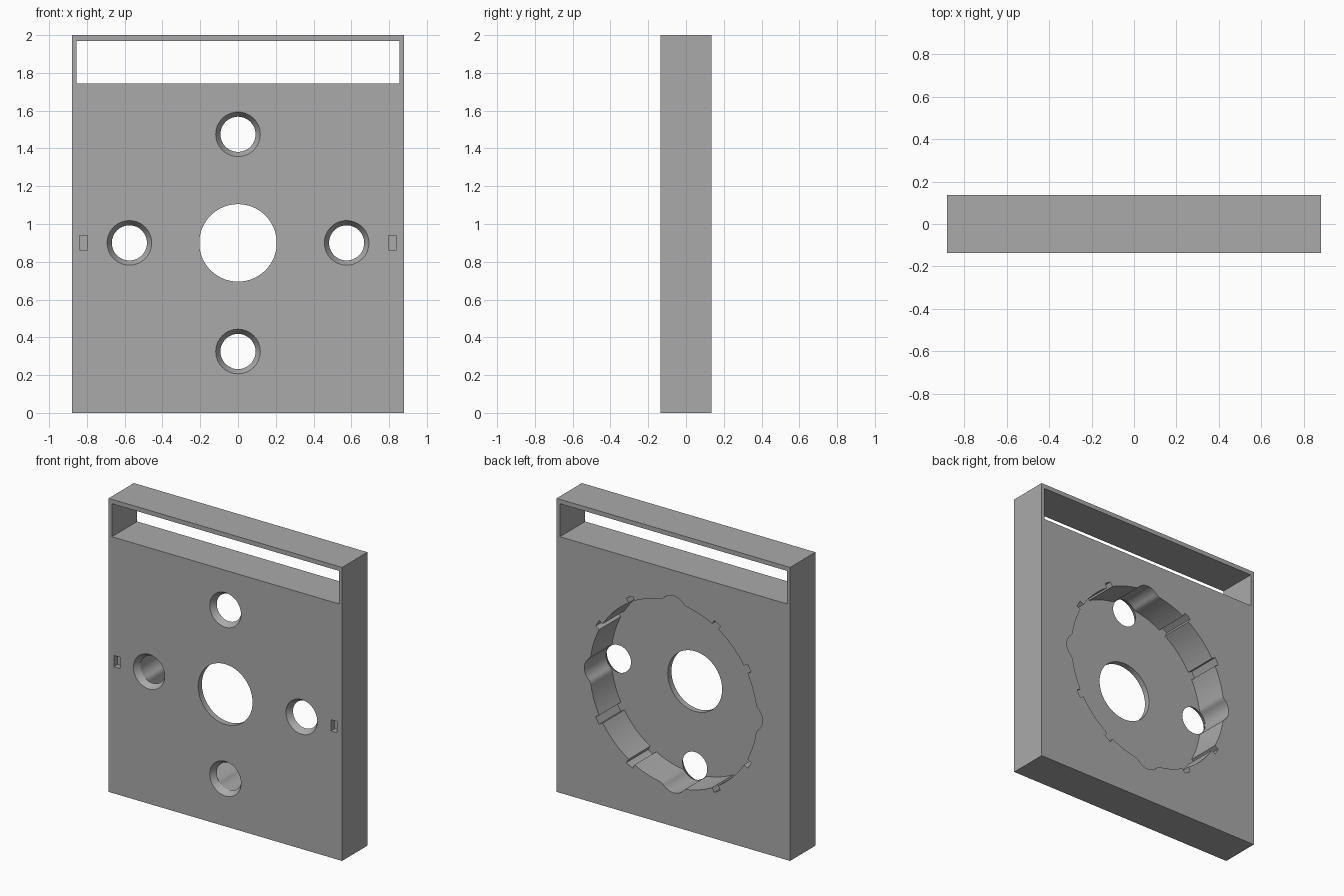
import bpy, bmesh
from math import sin, cos, acos, asin, atan2, pi, radians
from mathutils import Vector

cube = bpy.data.objects.get("Cube")
if cube:
    bpy.data.objects.remove(cube, do_unlink=True)

W, T, H = 0.88, 0.136, 2.0      # half width, half thickness, height
CZ = 0.9                        # height of the dial centre
FLOOR = -T + 0.04               # inner face of the thin front wall
RING = 0.575                    # distance of small holes from the centre
R, LOBE, FILLET = 0.63, 0.096, 0.05
NOTCH_R, NOTCH_W = 0.662, 0.026

grey = bpy.data.materials.new("plain grey")
grey.use_nodes = True
colour = (0.4, 0.4, 0.4, 1)
grey.diffuse_color = colour
grey.node_tree.nodes["Principled BSDF"].inputs["Base Color"].default_value = colour


def loft(name, front, back, y0, y1):
    """Solid between two (x, z) outlines at depths y0 and y1."""
    bm = bmesh.new()
    a = [bm.verts.new((x, y0, z)) for x, z in front]
    b = [bm.verts.new((x, y1, z)) for x, z in back]
    bm.faces.new(a)
    bm.faces.new(b[::-1])
    n = len(a)
    for i in range(n):
        j = (i + 1) % n
        bm.faces.new((a[i], b[i], b[j], a[j]))
    bmesh.ops.recalc_face_normals(bm, faces=bm.faces)
    mesh = bpy.data.meshes.new(name)
    bm.to_mesh(mesh)
    bm.free()
    mesh.materials.append(grey)
    ob = bpy.data.objects.new(name, mesh)
    bpy.context.collection.objects.link(ob)
    return ob


def rect(x0, x1, z0, z1):
    return [(x0, z0), (x1, z0), (x1, z1), (x0, z1)]


def circle(x, z, r, n=64):
    return [(x + r * cos(2 * pi * i / n), z + r * sin(2 * pi * i / n)) for i in range(n)]


def arc(centre, r, a0, a1, n):
    return [centre + r * Vector((cos(a), sin(a)))
            for a in (a0 + (a1 - a0) * i / n for i in range(n + 1))]


def pocket_outline():
    """Circle with four filleted lobes and eight square notches."""
    origin, lobe = Vector((0, 0)), Vector((RING, 0))
    A, B = R + FILLET, LOBE + FILLET
    th = acos((RING ** 2 + A ** 2 - B ** 2) / (2 * RING * A))
    fc = A * Vector((cos(th), sin(th)))             # fillet centre
    to_lobe = atan2(*(lobe - fc).yx) % (2 * pi)
    lobe_angle = atan2(*(fc - lobe).yx)
    notch, half = radians(30), asin(NOTCH_W / R)
    # upper half of one quadrant, from lobe tip to the diagonal
    pts = arc(lobe, LOBE, 0, lobe_angle, 10)
    pts += arc(fc, FILLET, to_lobe, th + pi, 6)[1:]
    pts += arc(origin, R, th, notch - half, 8)[1:]
    half_out = asin(NOTCH_W / NOTCH_R)
    pts += arc(origin, NOTCH_R, notch - half_out, notch + half_out, 2)
    pts += arc(origin, R, notch + half, pi / 4, 6)
    mirrored = [Vector((p.x, -p.y)) for p in pts[:0:-1]]
    quadrant = (mirrored + pts)[:-1]
    out = []
    for k in range(4):
        c, s = cos(k * pi / 2), sin(k * pi / 2)
        out += [(c * p.x - s * p.y, CZ + s * p.x + c * p.y) for p in quadrant]
    return out


# Main panel
outline = rect(-W, W, 0, H)
panel = loft("panel", outline, outline, -T, T)

# Cutters: long window, dial pocket, centre hole
cutters = []


def cut(name, shape, y0, y1):
    cutters.append(loft(name, shape, shape, y0, y1))


cut("window_cutter", rect(-0.855, 0.855, 1.745, 1.97), -1, 1)
cut("pocket_cutter", pocket_outline(), FLOOR, 1)
cut("centre_hole_cutter", circle(0, CZ, 0.205, 96), -1, 0)

# Tapered small holes, wide at the front
slope = 0.025 / 0.04
for dx, dz in ((1, 0), (-1, 0), (0, 1), (0, -1)):
    x, z, e = dx * RING, CZ + dz * RING, 0.003
    cutters.append(loft("small_hole_cutter", circle(x, z, 0.118 + e * slope),
                        circle(x, z, 0.093 - e * slope), -T - e, FLOOR + e))

# Small slots near the side edges
for s in (-1, 1):
    c = s * 0.818
    cut("slot_cutter", rect(c - 0.022, c + 0.022, 0.863, 0.94), -1, FLOOR)

# Apply the cuts and drop the cutters
bpy.ops.object.select_all(action='DESELECT')
bpy.context.view_layer.objects.active = panel
panel.select_set(True)
for c in cutters:
    c.hide_render = True
    mod = panel.modifiers.new(c.name, 'BOOLEAN')
    mod.operation, mod.solver, mod.object = 'DIFFERENCE', 'EXACT', c
    bpy.ops.object.modifier_apply(modifier=mod.name)
    bpy.data.objects.remove(c, do_unlink=True)

bpy.ops.object.shade_smooth_by_angle(angle=radians(30))
